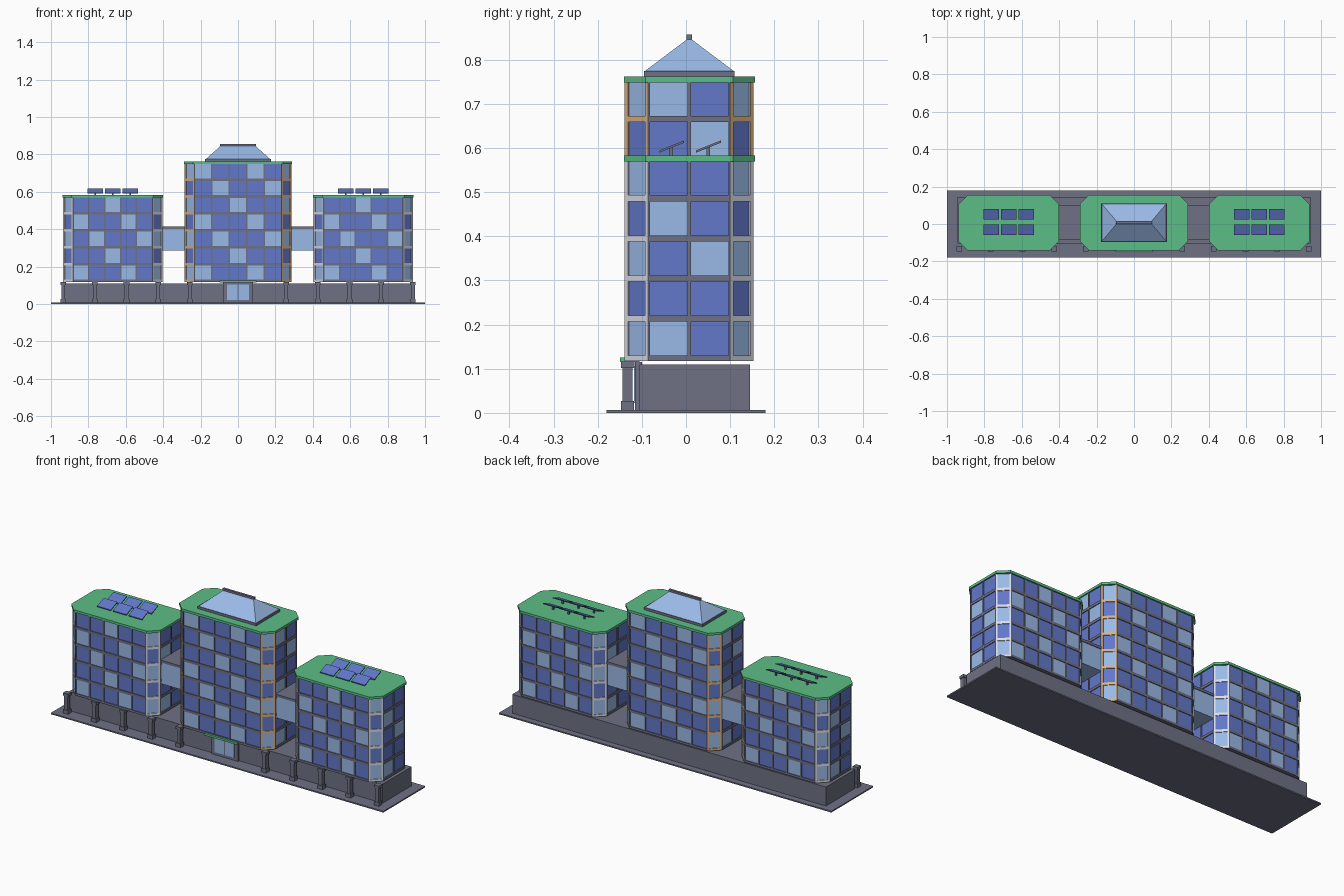
import bpy
import bmesh
from mathutils import Vector

cube = bpy.data.objects.get("Cube")
if cube:
    bpy.data.objects.remove(cube, do_unlink=True)


def material(name, rgb):
    # sRGB bytes to linear
    col = [((c / 255 + 0.055) / 1.055) ** 2.4 for c in rgb] + [1]
    m = bpy.data.materials.new(name)
    m.use_nodes = True
    m.diffuse_color = col
    m.node_tree.nodes["Principled BSDF"].inputs["Base Color"].default_value = col
    return m


GREY = material("slate_grey", (110, 113, 132))
GREEN = material("roof_green", (92, 190, 134))
DARK = material("blue_glass", (98, 120, 202))
LIGHT = material("pale_glass", (156, 188, 234))
SILVER = material("silver_trim", (220, 222, 232))
TAN = material("tan_trim", (218, 178, 132))


def finish(name, bm, mats):
    bmesh.ops.recalc_face_normals(bm, faces=bm.faces)
    me = bpy.data.meshes.new(name)
    bm.to_mesh(me)
    bm.free()
    for m in mats:
        me.materials.append(m)
    ob = bpy.data.objects.new(name, me)
    bpy.context.collection.objects.link(ob)
    return ob


def box(name, x, y, z, mat):
    """Box from (min, max) ranges."""
    bm = bmesh.new()
    bmesh.ops.create_cube(bm, size=1)
    for v in bm.verts:
        v.co = [r[0] if c < 0 else r[1] for c, r in zip(v.co, (x, y, z))]
    return finish(name, bm, [mat])


def octagon(cx, half, y0, y1, cut):
    """Chamfered rectangle, counterclockwise from the front left."""
    a, b = cx - half, cx + half
    return [(a + cut, y0), (b - cut, y0), (b, y0 + cut), (b, y1 - cut),
            (b - cut, y1), (a + cut, y1), (a, y1 - cut), (a, y0 + cut)]


def prism(name, outline, z0, z1, mat):
    bm = bmesh.new()
    base = bm.faces.new([bm.verts.new((x, y, z0)) for x, y in outline])
    up = bmesh.ops.extrude_face_region(bm, geom=[base])["geom"]
    for v in up:
        if isinstance(v, bmesh.types.BMVert):
            v.co.z = z1
    return finish(name, bm, [mat])


def facade(bm, p, q, z0, z1, rows, cols, corner):
    """One tower side: a grid of framed, recessed windows."""
    p, q = Vector((*p, 0)), Vector((*q, 0))
    along = (q - p).normalized()
    inward = Vector((-along.y, along.x, 0)) * 0.004
    width, height = (q - p).length / cols, (z1 - z0) / rows
    side = 0.010 if corner else 0.004
    for r in range(rows):
        for c in range(cols):
            def ring(s, low, high, depth):
                u0, u1 = c * width + s, (c + 1) * width - s
                h0, h1 = z0 + r * height + low, z0 + (r + 1) * height - high
                pts = ((u0, h0), (u1, h0), (u1, h1), (u0, h1))
                return [bm.verts.new(p + along * u + Vector((0, 0, h)) + inward * depth)
                        for u, h in pts]
            outer = ring(0, 0, 0, 0)
            inner = ring(side, 0.012, 0.002, 0)
            glass = ring(side, 0.012, 0.002, 1)
            for a, b in ((outer, inner), (inner, glass)):
                for i in range(4):
                    j = (i + 1) % 4
                    f = bm.faces.new((a[i], a[j], b[j], b[i]))
                    f.material_index = 3 if corner else 0
            pale = r % 2 == 0 if corner else (r + c) % 3 == 0
            bm.faces.new(glass).material_index = 2 if pale else 1


def tower(name, cx, half, top, rows, trim):
    z0 = 0.118
    pts = octagon(cx, half - 0.002, -0.139, 0.153, 0.053)
    bm = bmesh.new()
    for i in range(8):
        corner = i % 2 == 1
        cols = 1 if corner else (5 if i in (0, 4) else 2)
        facade(bm, pts[i], pts[(i + 1) % 8], z0, top, rows, cols, corner)
    bm.faces.new([bm.verts.new((x, y, z0)) for x, y in reversed(pts)])
    # Faces are already wound outward
    me = bpy.data.meshes.new(name + "_walls")
    bm.to_mesh(me)
    bm.free()
    for m in (GREY, DARK, LIGHT, trim):
        me.materials.append(m)
    bpy.context.collection.objects.link(bpy.data.objects.new(name + "_walls", me))
    prism(name + "_roof", octagon(cx, half + 0.001, -0.141, 0.156, 0.049),
          top - 0.002, top + 0.011, GREEN)


# Ground slab and podium
box("ground_slab", (-1, 1), (-0.18, 0.18), (0, 0.007), GREY)
box("podium", (-0.943, 0.943), (-0.105, 0.145), (0.005, 0.11), GREY)

# Towers
tower("centre_tower", 0, 0.288, 0.751, 7, TAN)
for side, label in ((-1, "right"), (1, "left")):
    cx = side * 0.67
    tower(label + "_tower", cx, 0.267, 0.572, 5, SILVER)

    # Glazed bridge to the centre tower
    span = sorted((side * 0.28, side * 0.41))
    box(label + "_bridge", span, (-0.078, 0.098), (0.285, 0.402), LIGHT)
    box(label + "_bridge_roof", span, (-0.082, 0.102), (0.402, 0.415), GREY)

    # Tilted solar panels on posts
    for row, y in enumerate((-0.032, 0.051)):
        for k in (-1, 0, 1):
            x = cx + k * 0.094
            tag = f"{label}_solar_{row}_{k + 1}"
            p = box(tag + "_panel", (x - 0.041, x + 0.041), (y - 0.028, y + 0.028),
                    (0.601, 0.606), GREY)
            p.data.materials.append(DARK)
            for v in p.data.vertices:
                v.co.z += (v.co.y - y) * 0.4
            for f in p.data.polygons:
                f.material_index = 1 if f.normal.z > 0.5 or f.normal.y < -0.9 else 0
            box(tag + "_post", (x - 0.004, x + 0.004), (y - 0.005, y + 0.003),
                (0.58, 0.602), GREY)

    # Colonnade
    for k in range(5):
        x = side * (0.257 + k * 0.1695)
        for part, w, y0, y1, z0, z1 in (("base", 0.015, -0.147, -0.118, 0.006, 0.027),
                                        ("shaft", 0.010, -0.144, -0.121, 0.027, 0.102),
                                        ("cap", 0.015, -0.147, -0.117, 0.102, 0.117)):
            box(f"{label}_column_{k}_{part}", (x - w, x + w), (y0, y1), (z0, z1), GREY)

# Glass roof lantern
box("lantern_curb", (-0.176, 0.176), (-0.095, 0.110), (0.76, 0.775), GREY)
bm = bmesh.new()
bmesh.ops.create_cube(bm, size=1)
for v in bm.verts:
    s = 1 if v.co.x > 0 else -1
    t = 1 if v.co.y > 0 else -1
    v.co = ((s * 0.172, 0.0075 + t * 0.1, 0.775) if v.co.z < 0
            else (s * 0.09, 0.0075 + t * 0.003, 0.848))
finish("lantern_glass", bm, [LIGHT])
box("lantern_ridge", (-0.095, 0.095), (0.001, 0.014), (0.846, 0.857), GREY)

# Entrance
box("entrance_frame", (-0.08, 0.08), (-0.115, -0.10), (0.007, 0.115), GREY)
for s in (-1, 1):
    box("entrance_door", sorted((s * 0.003, s * 0.06)), (-0.118, -0.113),
        (0.022, 0.105), LIGHT)
box("entrance_canopy", (-0.098, 0.098), (-0.15, -0.105), (0.115, 0.126), GREEN)
